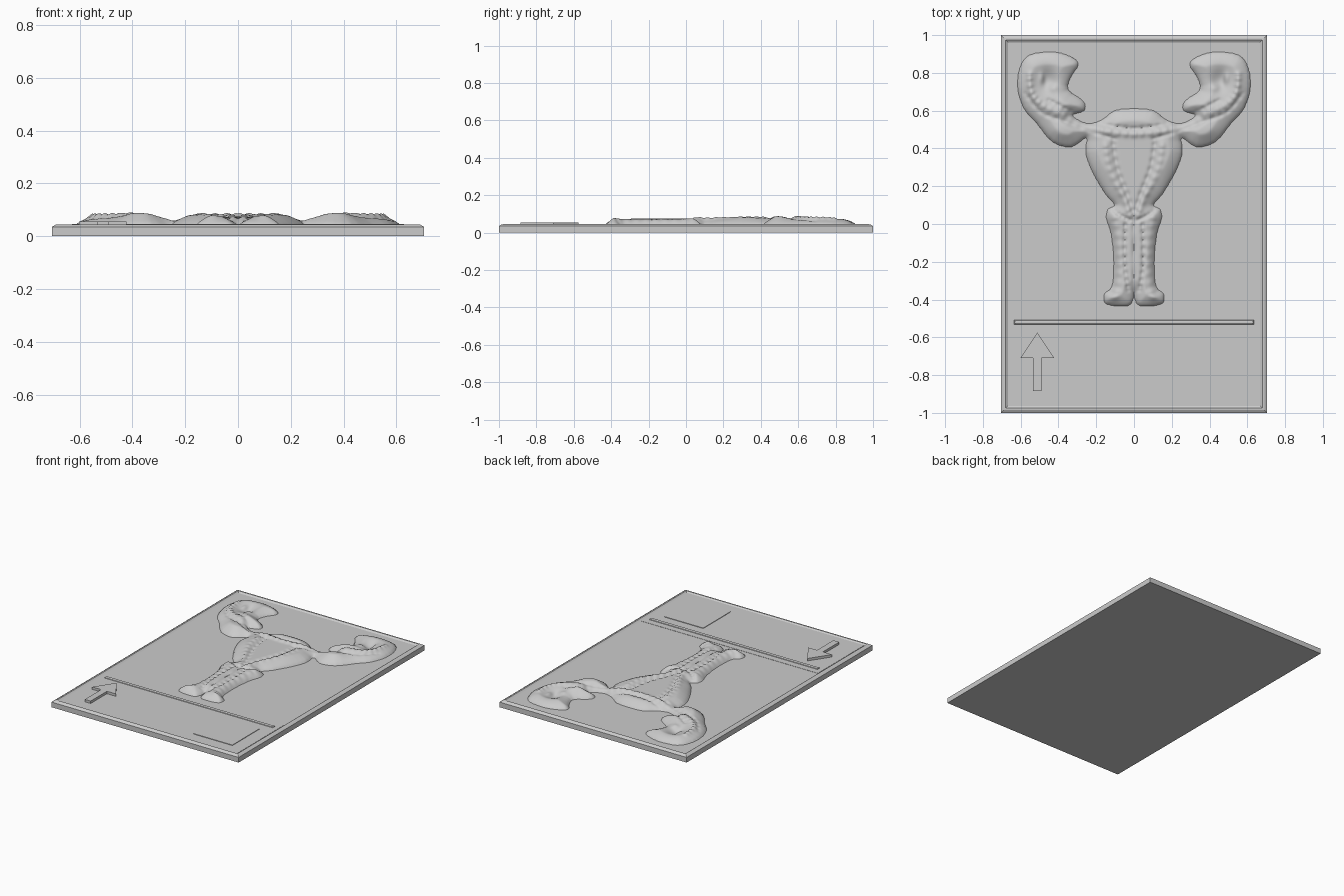
import bpy, bmesh, math

if "Cube" in bpy.data.objects:
    bpy.data.objects.remove(bpy.data.objects["Cube"])

FLOOR = 0.037

def finish(name, bm, smooth=None):
    bmesh.ops.recalc_face_normals(bm, faces=bm.faces)
    me = bpy.data.meshes.new(name)
    bm.to_mesh(me)
    bm.free()
    ob = bpy.data.objects.new(name, me)
    bpy.context.collection.objects.link(ob)
    if smooth:
        bpy.ops.object.select_all(action='DESELECT')
        ob.select_set(True)
        bpy.context.view_layer.objects.active = ob
        bpy.ops.object.shade_smooth_by_angle(angle=math.radians(smooth))
    return ob

def stacked(name, cx, cy, rings):
    """Rectangular solid lofted through (half x, half y, z) rings."""
    bm = bmesh.new()
    loops = [[bm.verts.new((cx + sx * a, cy + sy * b, z))
              for sx, sy in ((-1, -1), (1, -1), (1, 1), (-1, 1))] for a, b, z in rings]
    bm.faces.new(loops[0])
    bm.faces.new(loops[-1])
    for p, q in zip(loops, loops[1:]):
        for i in range(4):
            j = (i + 1) % 4
            bm.faces.new((p[i], p[j], q[j], q[i]))
    return finish(name, bm)

# Plate with raised bevelled rim
stacked("plate", 0, 0, [(.705, 1, 0), (.705, 1, .035), (.69, .985, .044), (.68, .975, .045),
                        (.668, .962, FLOOR)])
# Legend panel, divider bar and square pad
stacked("legend_panel", 0, -.715, [(.668, .25, .03), (.668, .25, .0385)])
stacked("divider_bar", 0, -.52, [(.635, .013, .034), (.633, .010, .043), (.628, .005, .046)])
stacked("square_pad", .432, -.74, [(.146, .146, .034), (.146, .146, .042)])

# Arrow
bm = bmesh.new()
half = [(.022, -.885), (.022, -.71), (.09, -.71), (0, -.575)]
pts = half + [(-x, y) for x, y in half[-2::-1]]
face = bm.faces.new([bm.verts.new((x - .512, y, .034)) for x, y in pts])
top = bmesh.ops.extrude_face_region(bm, geom=[face])
for v in top['geom']:
    if isinstance(v, bmesh.types.BMVert):
        v.co.z = .055
finish("arrow", bm)

# Relief: right half outlines and features, mirrored across x
def smooth_path(p, n=3):
    out = []
    for i in range(len(p) - 1):
        a, b, c, d = p[max(i - 1, 0)], p[i], p[i + 1], p[min(i + 2, len(p) - 1)]
        for k in range(n):
            t = k / n
            out.append(tuple(.5 * (2 * b[m] + (c[m] - a[m]) * t
                       + (2 * a[m] - 5 * b[m] + 4 * c[m] - d[m]) * t * t
                       + (3 * b[m] - a[m] - 3 * c[m] + d[m]) * t ** 3) for m in (0, 1)))
    return out + [p[-1]]

outline = smooth_path([
    (0, .61), (.10, .60), (.17, .55), (.25, .53), (.33, .575), (.265, .60), (.27, .65),
    (.35, .71), (.335, .78), (.295, .85), (.36, .895), (.45, .91), (.56, .89), (.605, .82),
    (.615, .72), (.58, .61), (.51, .53), (.43, .435), (.33, .41), (.25, .46), (.255, .38),
    (.22, .28), (.15, .16), (.10, .10), (.135, .08), (.145, .03), (.12, -.05), (.105, -.2),
    (.115, -.33), (.155, -.37), (.15, -.42), (.06, -.435), (.015, -.42), (0, -.36)])
outline += [(-.1, -.36), (-.1, .61)]
# Lines: (path, width, amplitude)
lines = [(smooth_path(p), w, a) for p, w, a in [
    ([(0, .475), (.12, .485), (.24, .525), (.36, .575), (.47, .62), (.54, .69), (.555, .79)], .016, .010),
    ([(0, .505), (.12, .52), (.25, .555), (.36, .61), (.45, .655)], .010, -.008),
    ([(.1, .45), (.23, .49), (.36, .54), (.49, .59), (.575, .69)], .009, -.007),
    ([(.15, .42), (.13, .3), (.07, .17), (.02, .05)], .016, .007),
    ([(.11, .43), (.09, .3), (.04, .17), (0, .05)], .012, -.008),
    ([(.11, .04), (.085, -.1), (.08, -.25), (.10, -.38)], .022, .008),
    ([(.045, .0), (.05, -.12), (.045, -.25), (.03, -.35)], .010, -.010),
    ([(.02, .02), (.08, .05), (.13, .09)], .010, -.010),
    ([(0, .03), (0, -.36)], .010, -.008)]]
# Mounds and hollows: (x, y, radius x, radius y, amplitude)
mounds = [(.46, .76, .055, .065, -.034), (.37, .63, .07, .05, .014), (.38, .49, .07, .05, .014),
          (0, .56, .12, .035, .005), (.17, .3, .05, .12, .006), (.11, -.39, .04, .03, .006),
          (.49, .77, .015, .03, .014), (.43, .72, .025, .02, .010)]

def seg_dist(x, y, path):
    best, pos = 9, 0
    for i in range(len(path) - 1):
        (ax, ay), (bx, by) = path[i], path[i + 1]
        dx, dy = bx - ax, by - ay
        t = max(0, min(1, ((x - ax) * dx + (y - ay) * dy) / (dx * dx + dy * dy + 1e-12)))
        d = (x - ax - t * dx) ** 2 + (y - ay - t * dy) ** 2
        if d < best:
            best, pos = d, i + t
    return math.sqrt(best), pos

def inside(x, y):
    r = False
    for (ax, ay), (bx, by) in zip(outline, outline[1:] + outline[:1]):
        if (ay > y) != (by > y) and x < (bx - ax) * (y - ay) / (by - ay) + ax:
            r = not r
    return r

edge = outline[:-2]

def height(x, y):
    d, _ = seg_dist(x, y, edge)
    if not inside(x, y):
        return FLOOR - min(.012, d * .9)
    t = min(1, d / .065)
    s = math.sqrt(1 - (1 - t) ** 2) * .5 + t * .5
    z = .038 * s
    for path, w, a in lines:
        q, pos = seg_dist(x, y, path)
        if q < 3 * w:
            ripple = 1 + .35 * math.sin(pos * 6.3)
            z += s * a * ripple * math.exp(-(q / w) ** 2)
    for cx, cy, rx, ry, a in mounds:
        z += s * a * math.exp(-((x - cx) / rx) ** 2 - ((y - cy) / ry) ** 2)
    z = max(.002, z)
    if z > .045:
        z = .045 + .008 * math.tanh((z - .045) / .008)
    return FLOOR + z

STEP = .008
nx, ny = 80, 174
bm = bmesh.new()
grid = {}
zs = {(i, j): height(i * STEP + 1e-5, -.452 + j * STEP) for i in range(nx) for j in range(ny)}
for i in range(1 - nx, nx):
    for j in range(ny):
        grid[i, j] = bm.verts.new((i * STEP, -.452 + j * STEP, zs[abs(i), j]))
for i in range(1 - nx, nx - 1):
    for j in range(ny - 1):
        q = [(i, j), (i + 1, j), (i + 1, j + 1), (i, j + 1)]
        if any(zs[abs(a), b] > FLOOR for a, b in q):
            bm.faces.new([grid[k] for k in q])
bmesh.ops.delete(bm, geom=[v for v in bm.verts if not v.link_faces], context='VERTS')
finish("anatomy_relief", bm, 60)
